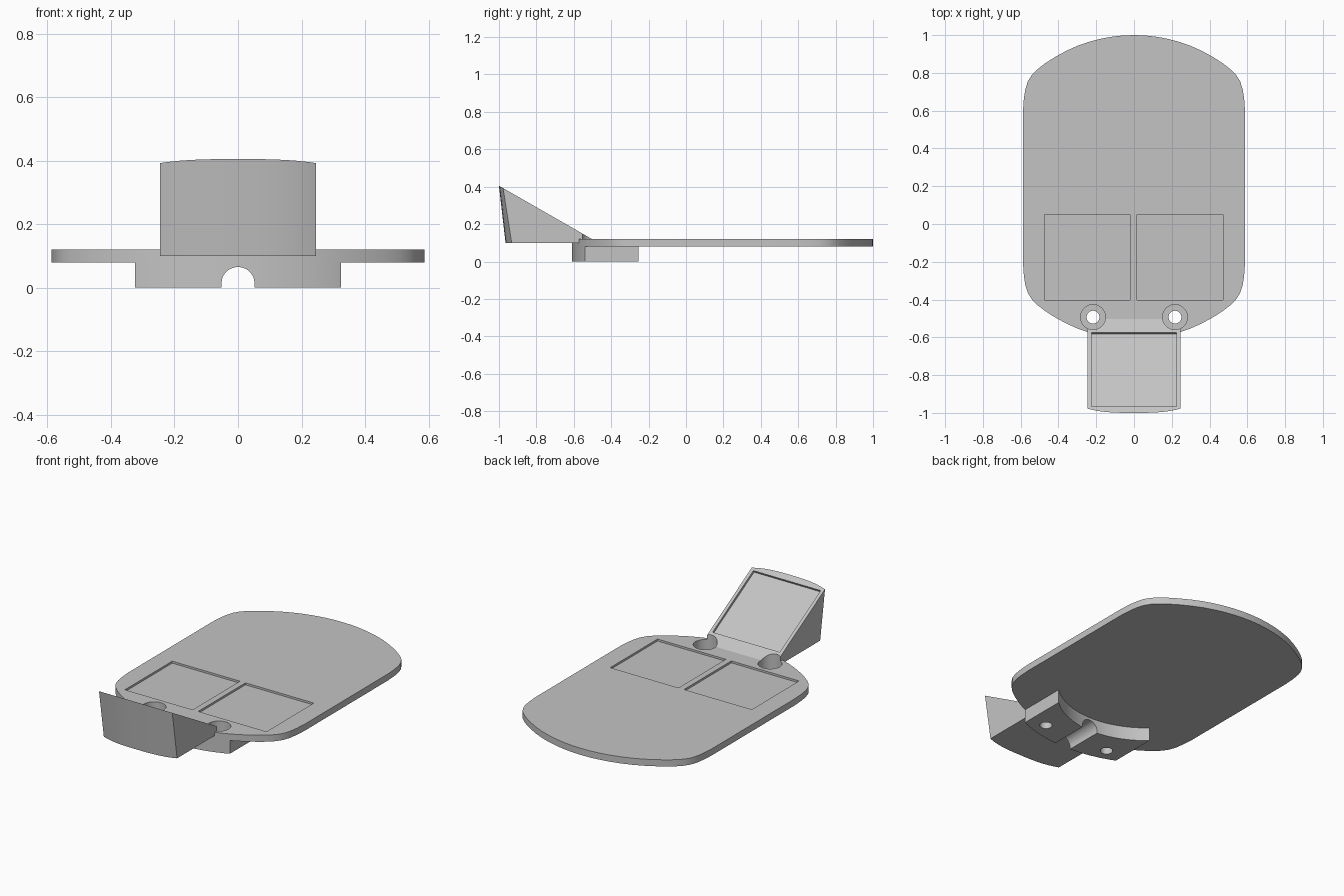
import bpy, bmesh, math

if "Cube" in bpy.data.objects:
    bpy.data.objects.remove(bpy.data.objects["Cube"], do_unlink=True)

grey = bpy.data.materials.new("light_grey")
grey.use_nodes = True
grey.diffuse_color = (0.55, 0.55, 0.55, 1)
grey.node_tree.nodes["Principled BSDF"].inputs["Base Color"].default_value = (0.55, 0.55, 0.55, 1)


def finish(bm, name):
    bmesh.ops.recalc_face_normals(bm, faces=bm.faces)
    mesh = bpy.data.meshes.new(name)
    bm.to_mesh(mesh)
    bm.free()
    mesh.materials.append(grey)
    obj = bpy.data.objects.new(name, mesh)
    bpy.context.collection.objects.link(obj)
    return obj


def prism(name, outline, z0, z1):
    bm = bmesh.new()
    face = bm.faces.new([bm.verts.new((x, y, z0)) for x, y in outline])
    top = bmesh.ops.extrude_face_region(bm, geom=[face])["geom"]
    verts = [v for v in top if isinstance(v, bmesh.types.BMVert)]
    bmesh.ops.translate(bm, vec=(0, 0, z1 - z0), verts=verts)
    return finish(bm, name)


def box(name, x0, x1, y0, y1, z0, z1):
    return prism(name, [(x0, y0), (x1, y0), (x1, y1), (x0, y1)], z0, z1)


def circle(cx, cy, r, n=40):
    return [(cx + r * math.cos(2 * math.pi * i / n),
             cy + r * math.sin(2 * math.pi * i / n)) for i in range(n)]


def cut(obj, cutters):
    bpy.context.view_layer.objects.active = obj
    for cutter in cutters:
        mod = obj.modifiers.new("cut", "BOOLEAN")
        mod.operation = "DIFFERENCE"
        mod.solver = "EXACT"
        mod.object = cutter
        bpy.ops.object.modifier_apply(modifier=mod.name)


# Base plate: one quarter of the outline, mirrored about both axes
MID = 0.195
quarter = [(0, .805), (.06, .803), (.12, .796), (.18, .785), (.24, .769), (.3, .748),
           (.36, .721), (.42, .688), (.47, .656), (.51, .625), (.54, .595),
           (.562, .56), (.575, .52), (.583, .47), (.588, .4)]
right_half = quarter + [(x, -y) for x, y in reversed(quarter)]
outline = right_half + [(-x, y) for x, y in reversed(right_half[1:-1])]
outline = [(x, y + MID) for x, y in outline]
base_plate = prism("base_plate", outline, 0.08, 0.12)

# Foot block: front follows the plate edge, back is a hollow arc
HALF = 0.325
front = [(x, MID - y) for x, y in quarter if x < HALF] + [(HALF, -0.541)]
sag, drop = HALF, 0.125
radius = (sag * sag + drop * drop) / (2 * drop)
back = []
for i in range(13):
    x = HALF * (1 - i / 12)
    back.append((x, -0.38 + radius - math.sqrt(radius * radius - x * x)))
side = front + back
foot_block = prism("foot_block", side + [(-x, y) for x, y in reversed(side[1:-1])], 0, 0.08)

# Tilted head: a wedge swept across x with a bowed front
SLOPE = 0.573
bm = bmesh.new()
rings = []
for i in range(17):
    t = i / 8 - 1
    bow = abs(t) ** 3
    y_top, y_low = -1 + 0.022 * bow, -0.965 + 0.033 * bow
    points = [(y_low, 0.1), (y_top, 0.405 - SLOPE * (y_top + 1)), (-0.5, 0.1185), (-0.5, 0.1)]
    rings.append([bm.verts.new((0.245 * t, y, z)) for y, z in points])
for a, b in zip(rings, rings[1:]):
    for k in range(4):
        m = (k + 1) % 4
        bm.faces.new((a[k], a[m], b[m], b[k]))
bm.faces.new(rings[0])
bm.faces.new(rings[-1])
tilted_head = finish(bm, "tilted_head")

# Shallow recess in the head
head_recess = box("head_recess", -0.225, 0.225, -0.2247, 0.2247, -0.014, 0.1)
head_recess.location = (0, -0.77, 0.405 - SLOPE * 0.23)
head_recess.rotation_euler.x = -math.atan(SLOPE)

# Two square recesses in the plate
pockets = [box("left_pocket", 0.015, 0.472, -0.402, 0.05, 0.108, 0.2),
           box("right_pocket", -0.475, -0.022, -0.402, 0.05, 0.108, 0.2)]

# Screw holes with counterbores
holes = []
for s in (-1, 1):
    holes.append(prism("screw_hole", circle(s * 0.217, -0.493, 0.034), -0.1, 0.5))
    holes.append(prism("counterbore", circle(s * 0.217, -0.493, 0.066), 0.05, 0.6))

# Round-topped cable channel under the foot
channel_shape = [(0.052 * math.cos(math.pi * i / 24), -0.013 - 0.052 * math.sin(math.pi * i / 24))
                 for i in range(25)] + [(-0.052, 0.1), (0.052, 0.1)]
channel = prism("cable_channel", channel_shape, -0.8, 0.0)
channel.rotation_euler.x = -math.pi / 2

bpy.context.view_layer.update()
cut(base_plate, pockets + holes)
cut(foot_block, holes + [channel])
cut(tilted_head, [head_recess] + holes)
for helper in pockets + holes + [channel, head_recess]:
    bpy.data.objects.remove(helper, do_unlink=True)

# Smooth the curved walls, keep the edges sharp
for obj in (base_plate, foot_block, tilted_head):
    bpy.ops.object.select_all(action="DESELECT")
    obj.select_set(True)
    bpy.context.view_layer.objects.active = obj
    bpy.ops.object.shade_smooth_by_angle(angle=math.radians(30))
